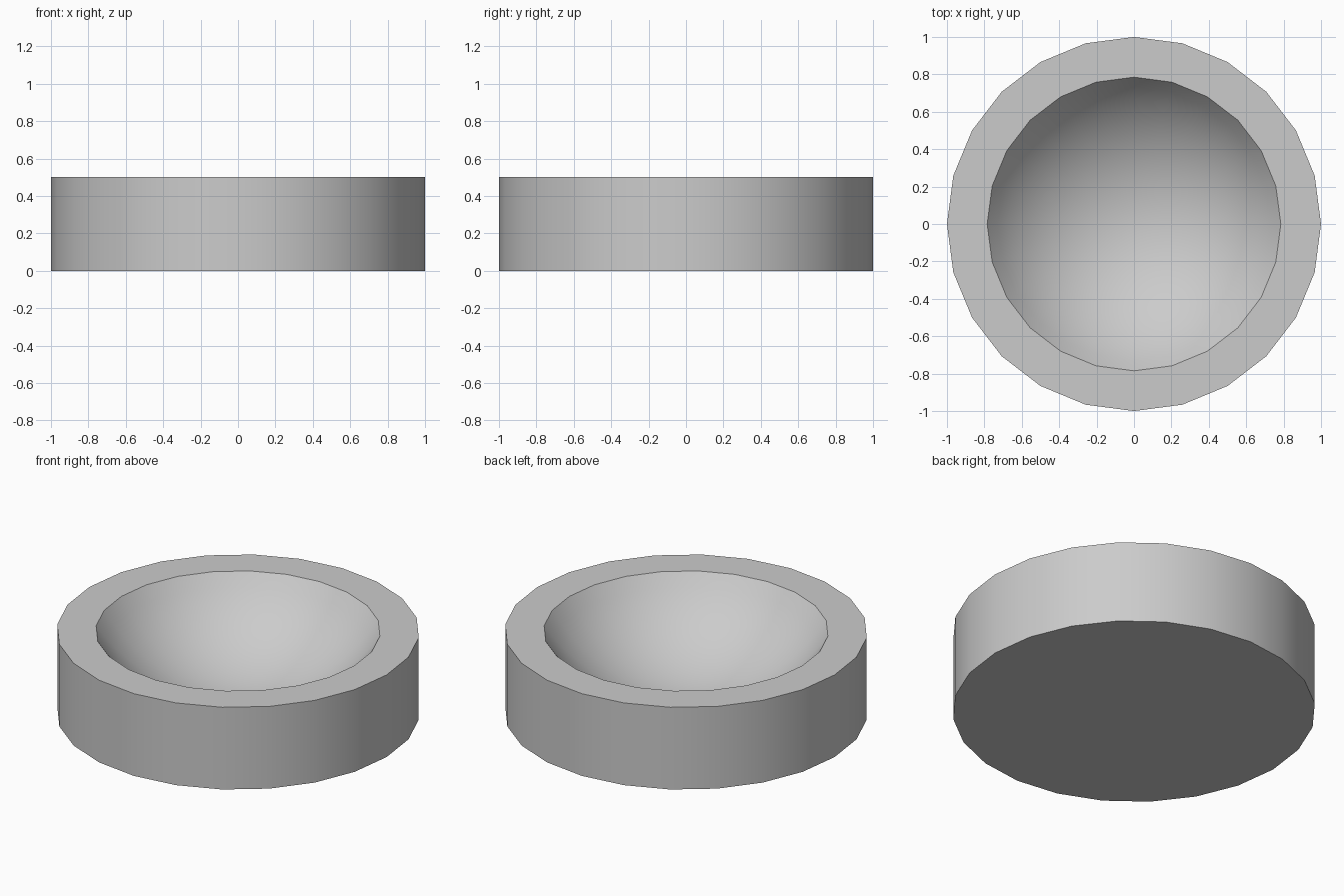
import bpy, bmesh
from math import sin, cos, pi, radians, asin

if "Cube" in bpy.data.objects:
    bpy.data.objects.remove(bpy.data.objects["Cube"])

SIDES, HEIGHT, RIM, DEPTH, STEPS = 24, 0.5, 0.785, 0.42, 10

# Profile: outer wall, flat rim, then a spherical hollow
radius = (RIM ** 2 + DEPTH ** 2) / (2 * DEPTH)
centre_z = HEIGHT - DEPTH + radius
profile = [(1.0, 0.0), (1.0, HEIGHT)]
for i in range(STEPS):
    a = asin(RIM / radius) * (1 - i / STEPS)
    profile.append((radius * sin(a), centre_z - radius * cos(a)))

bm = bmesh.new()
rings = [[bm.verts.new((r * cos(2 * pi * k / SIDES), r * sin(2 * pi * k / SIDES), z))
          for k in range(SIDES)] for r, z in profile]
for lower, upper in zip(rings, rings[1:]):
    for k in range(SIDES):
        n = (k + 1) % SIDES
        bm.faces.new((lower[k], lower[n], upper[n], upper[k]))

# Flat base and the lowest point of the hollow
bm.faces.new(rings[0][::-1])
pole = bm.verts.new((0, 0, HEIGHT - DEPTH))
for k in range(SIDES):
    bm.faces.new((rings[-1][k], rings[-1][(k + 1) % SIDES], pole))
bmesh.ops.recalc_face_normals(bm, faces=bm.faces[:])

mesh = bpy.data.meshes.new("round_dish")
bm.to_mesh(mesh)
bm.free()
dish = bpy.data.objects.new("round_dish", mesh)
bpy.context.collection.objects.link(dish)

# Smooth walls and hollow, sharp rim and base edges
bpy.context.view_layer.objects.active = dish
dish.select_set(True)
bpy.ops.object.shade_smooth_by_angle(angle=radians(30))
